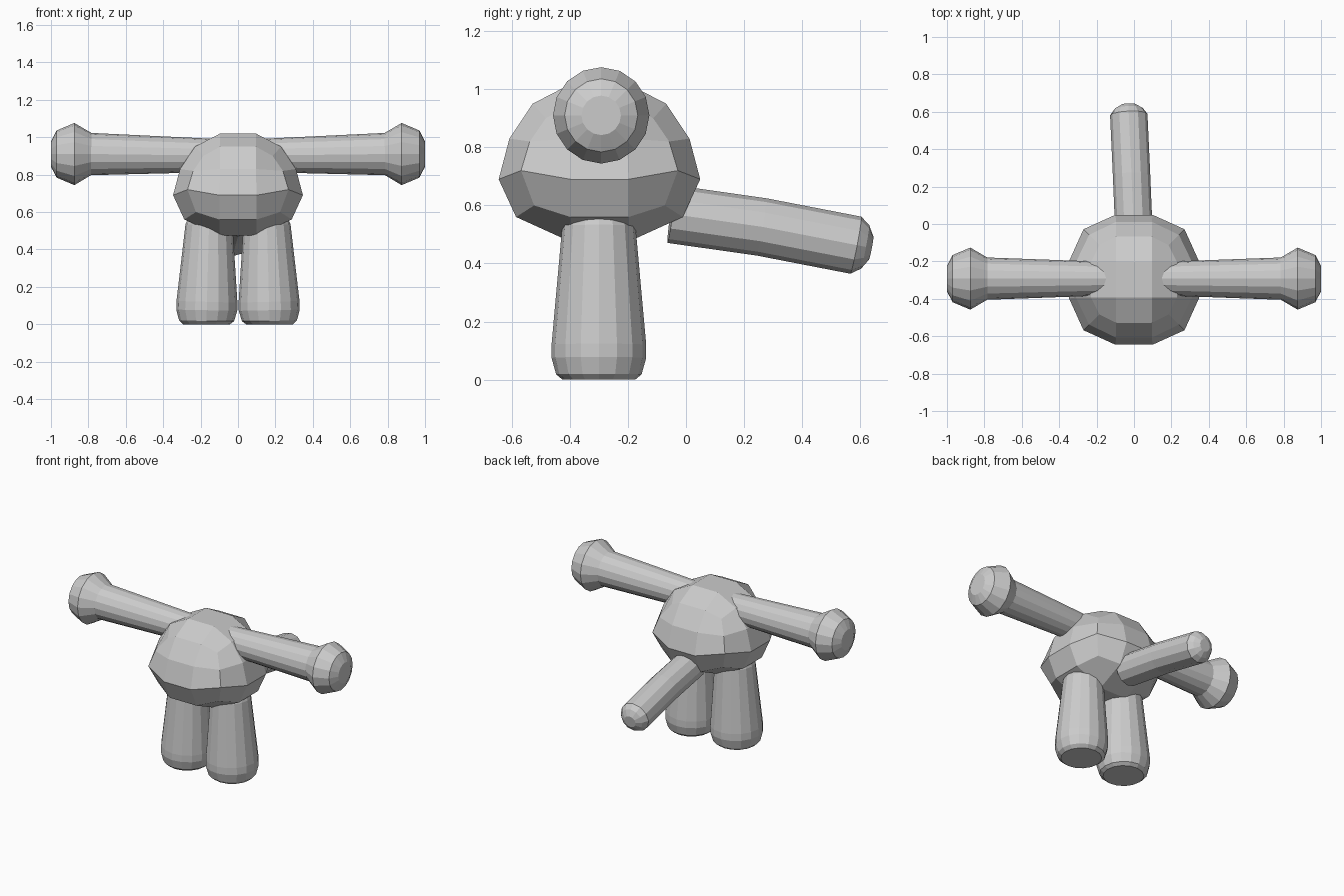
import bpy, bmesh, math
from mathutils import Vector

if "Cube" in bpy.data.objects:
    bpy.data.objects.remove(bpy.data.objects["Cube"])

grey = bpy.data.materials.new("light grey")
grey.diffuse_color = (0.6, 0.6, 0.6, 1)
grey.use_nodes = True
grey.node_tree.nodes["Principled BSDF"].inputs["Base Color"].default_value = grey.diffuse_color


def finish(name, bm):
    bmesh.ops.recalc_face_normals(bm, faces=bm.faces[:])
    me = bpy.data.meshes.new(name)
    bm.to_mesh(me)
    bm.free()
    me.materials.append(grey)
    ob = bpy.data.objects.new(name, me)
    bpy.context.collection.objects.link(ob)
    return ob


def tube(name, rings, sides):
    """Capped tube through (centre, radius) rings, each square to the path."""
    bm = bmesh.new()
    pts = [Vector(c) for c, r in rings]
    loops = []
    for i, (c, r) in enumerate(rings):
        axis = pts[min(i + 1, len(pts) - 1)] - pts[max(i - 1, 0)]
        axis.normalize()
        ref = Vector((0, 1, 0)) if abs(axis.z) > 0.8 else Vector((0, 0, 1))
        u = (ref - axis * ref.dot(axis)).normalized()
        v = axis.cross(u)
        loops.append([bm.verts.new(pts[i] + r * (math.cos(a) * u + math.sin(a) * v))
                      for a in (2 * math.pi * k / sides for k in range(sides))])
    for a, b in zip(loops, loops[1:]):
        for k in range(sides):
            n = (k + 1) % sides
            bm.faces.new((a[k], a[n], b[n], b[k]))
    bm.faces.new(loops[0])
    bm.faces.new(loops[-1])
    return finish(name, bm)


# Body: a cube cut 3 x 3 per side and rounded, flatter and wider at the bottom
# (level, number of outer coordinates) -> (inner offset, outer offset, height)
shape = {
    (3, 0): (0.095, 0, 1.02), (3, 1): (0.095, 0.23, 0.95), (3, 2): (0, 0.185, 0.90),
    (1, 1): (0.095, 0.31, 0.83), (1, 2): (0, 0.24, 0.82),
    (-1, 1): (0.10, 0.347, 0.69), (-1, 2): (0, 0.27, 0.72),
    (-3, 0): (0.10, 0, 0.475), (-3, 1): (0.10, 0.287, 0.56), (-3, 2): (0, 0.225, 0.60),
}
bm = bmesh.new()
bmesh.ops.create_cube(bm, size=2)
bmesh.ops.subdivide_edges(bm, edges=bm.edges[:], cuts=2, use_grid_fill=True)
for v in bm.verts:
    outer = [abs(c) > 0.7 for c in v.co.xy]
    inn, out, z = shape[(round(v.co.z * 3), sum(outer))]
    x, y = (math.copysign(out if o else inn, c) for o, c in zip(outer, v.co.xy))
    v.co = (x, y - 0.298, z)
finish("body", bm)

# Arms with knobbed ends, and legs with rounded feet
for side, s in (("left", -1), ("right", 1)):
    arm = [(0.10, 0.902, 0.088), (0.785, 0.91, 0.113), (0.875, 0.91, 0.166),
           (0.97, 0.91, 0.126), (1.0, 0.91, 0.068)]
    tube(side + "_arm", [((s * x, -0.292, z), r) for x, z, r in arm], 16)
    leg = [(0.168, 0.0, 0.125), (0.168, 0.018, 0.147), (0.167, 0.075, 0.163),
           (0.166, 0.12, 0.163), (0.155, 0.53, 0.126), (0.152, 0.60, 0.10)]
    tube(side + "_leg", [((s * x, -0.30, z), r) for x, z, r in leg], 16)

# Tail: slightly bent, with a rounded tip
tube("tail", [((0.0, -0.05, 0.570), 0.1), ((-0.013, 0.26, 0.526), 0.1),
              ((-0.028, 0.585, 0.463), 0.1), ((-0.029, 0.617, 0.457), 0.076),
              ((-0.030, 0.638, 0.453), 0.040)], 12)
